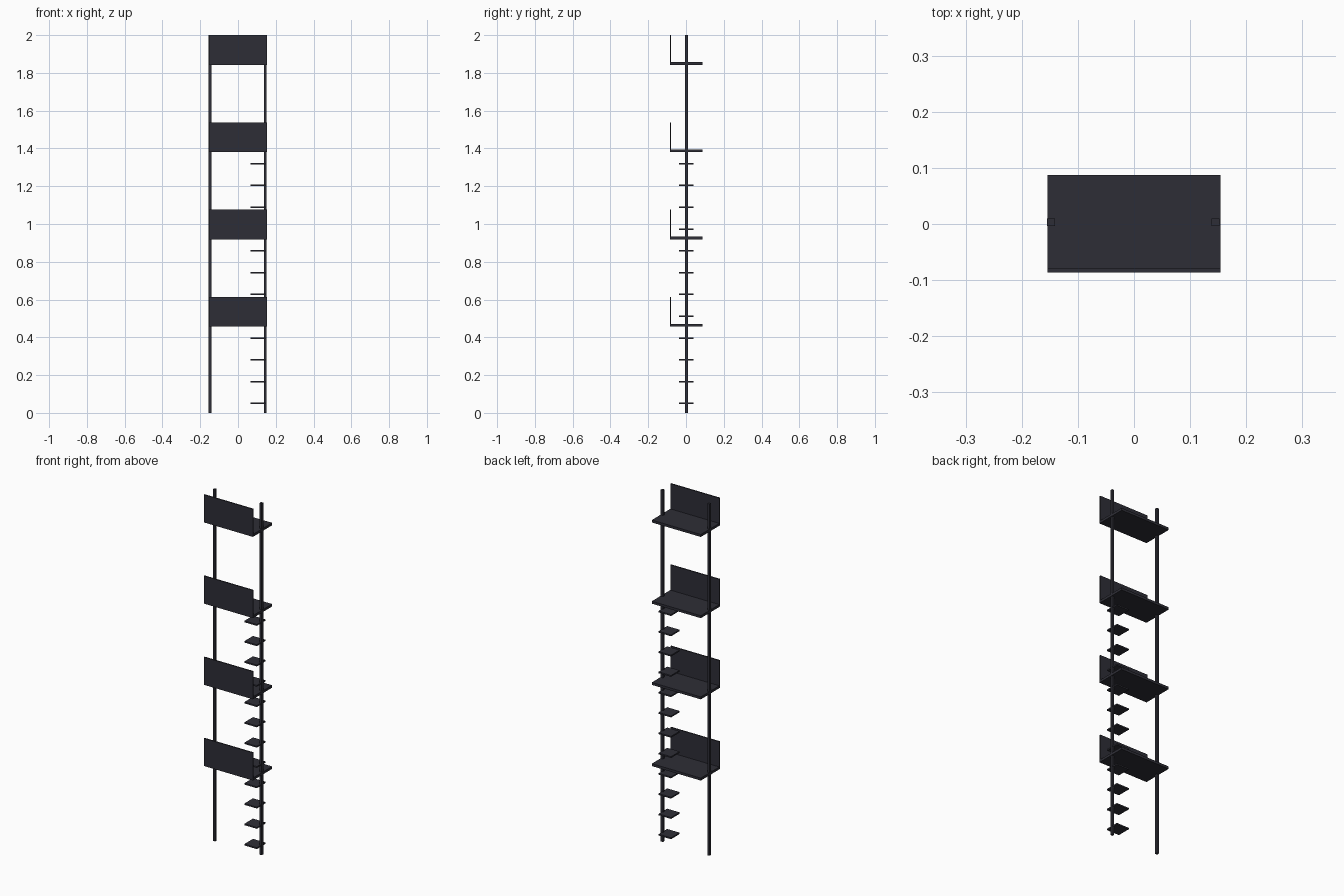
import bpy

cube = bpy.data.objects.get("Cube")
if cube:
    bpy.data.objects.remove(cube, do_unlink=True)

# Single dark slate paint
paint = bpy.data.materials.new("dark_slate")
paint.use_nodes = True
colour = (0.027, 0.027, 0.037, 1)
paint.diffuse_color = colour
paint.node_tree.nodes["Principled BSDF"].inputs["Base Color"].default_value = colour


def box(name, low, high):
    """Axis-aligned box between two corners."""
    bpy.ops.mesh.primitive_cube_add(
        size=1, location=[(a + b) / 2 for a, b in zip(low, high)])
    obj = bpy.context.object
    obj.name = name
    obj.scale = [b - a for a, b in zip(low, high)]
    bpy.ops.object.transform_apply(location=False, rotation=False, scale=True)
    obj.data.materials.append(paint)
    return obj


# Two full-height posts
for side, x in (("right", -0.148), ("left", 0.145)):
    box(side + "_post", (x - 0.007, -0.004, 0), (x + 0.007, 0.010, 2))

# Four platforms, each with a thin upright front panel
for i in range(4):
    z = 0.464 + i * 0.4618
    box(f"platform_{i + 1}", (-0.154, -0.086, z - 0.007), (0.154, 0.087, z + 0.007))
    box(f"front_panel_{i + 1}", (-0.154, -0.086, z), (0.154, -0.079, z + 0.1506))

# Climbing steps fixed to the left post
for i in range(12):
    z = 0.05 + i * 0.1154
    box(f"step_{i + 1}", (0.067, -0.038, z - 0.004), (0.145, 0.039, z + 0.004))
